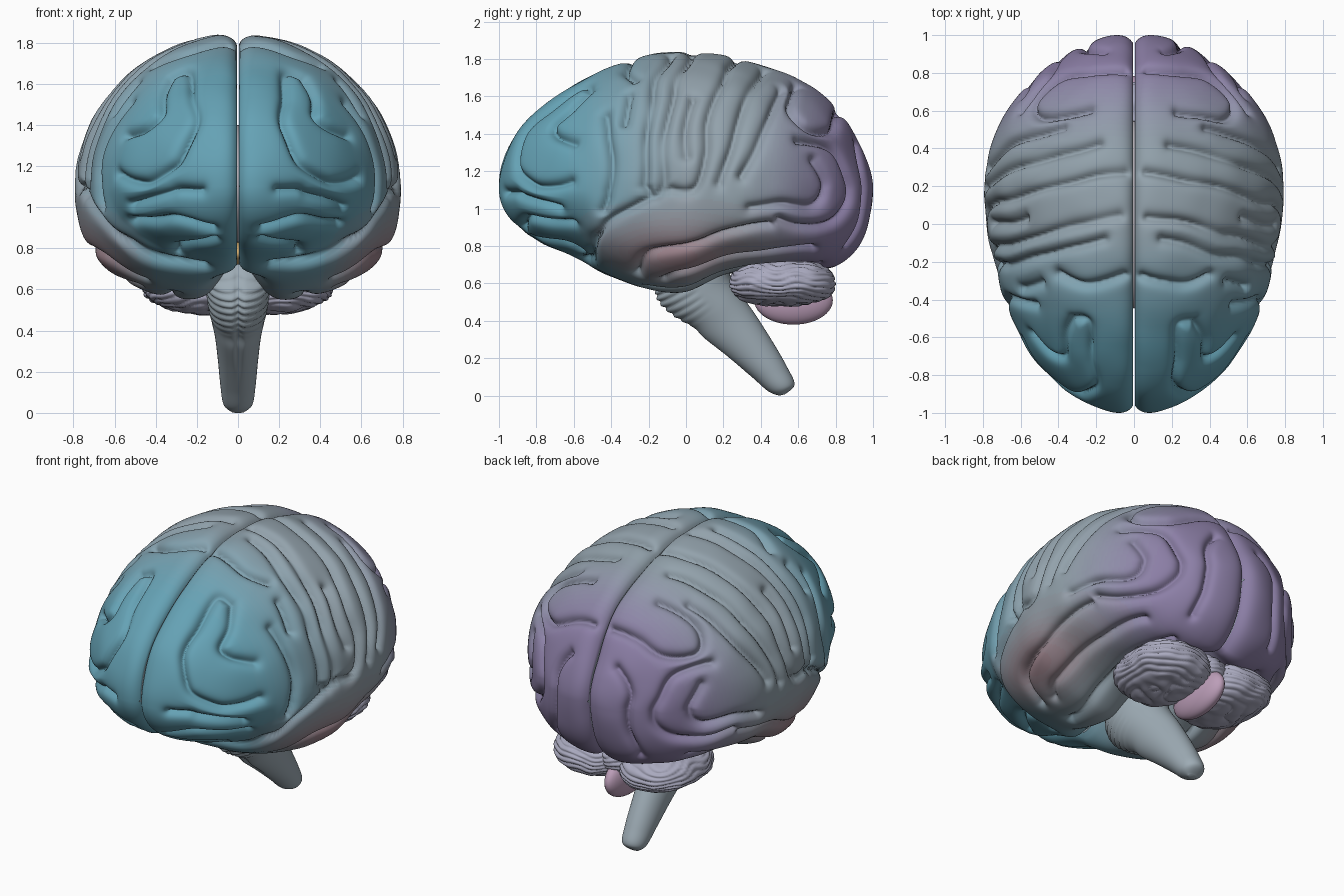
import bpy, bmesh, math
from mathutils import Vector, kdtree, noise

if "Cube" in bpy.data.objects:
    bpy.data.objects.remove(bpy.data.objects["Cube"])


def smooth(a, b, t):
    t = min(max((t - a) / (b - a), 0), 1)
    return t * t * (3 - 2 * t)


def spline(v, t):
    # Catmull-Rom through evenly spaced floats or vectors
    i = min(int(t), len(v) - 2)
    f = t - i
    a, b, c, d = v[max(i - 1, 0)], v[i], v[i + 1], v[min(i + 2, len(v) - 1)]
    return (b + (c - a) * (.5 * f) + (a * 2 - b * 5 + c * 4 - d) * (.5 * f * f)
            + (b * 3 - a - c * 3 + d) * (.5 * f ** 3))


def material(name, col):
    m = bpy.data.materials.get(name) or bpy.data.materials.new(name)
    m.diffuse_color = (*col, 1)
    m.use_nodes = True
    m.node_tree.nodes["Principled BSDF"].inputs["Base Color"].default_value = m.diffuse_color
    return m


def finish(name, bm, col=None):
    me = bpy.data.meshes.new(name)
    bmesh.ops.recalc_face_normals(bm, faces=bm.faces)
    bm.to_mesh(me)
    bm.free()
    ob = bpy.data.objects.new(name, me)
    bpy.context.collection.objects.link(ob)
    if col:
        me.materials.append(material(name, col))
    return ob


def skin(bm, rows, closed=False):
    # quads between rows of vertices
    n = len(rows[0])
    for r0, r1 in zip(rows, rows[1:]):
        for j in range(n if closed else n - 1):
            k = (j + 1) % n
            bm.faces.new((r0[j], r0[k], r1[k], r1[j])).smooth = True


# --- hemisphere envelope: half width, height above and below z = 1.1, from front to back
WIDTH = [.75, .755, .75, .75, .757, .785, .808, .83, .845, .82, .8]
UP = [.74, .71, .71, .728, .745, .745, .745, .735, .745, .75, .6]
DOWN = [.46, .46, .45, .52, .555, .56, .475, .475, .53, .68, .8]


def surface(y, a):
    # a runs from 0 (top midline) over 90 (side) to 180 (bottom midline)
    s, k = math.sqrt(max(0, 1 - y * y)), (y + 1) * 5
    sn, cs = max(math.sin(math.radians(a)), 0), math.cos(math.radians(a))
    if cs >= 0:
        return Vector((spline(WIDTH, k) * s * sn, y, 1.1 + spline(UP, k) * s * cs))
    p = 1.05 - .29 * smooth(-.56, -.44, y)
    return Vector((spline(WIDTH, k) * s * sn ** p, y, 1.1 - spline(DOWN, k) * s * (-cs) ** p))


# --- grooves as (y, angle) paths, lobe by lobe
FRONTAL = [
    [(-.44, 98), (-.39, 81), (-.41, 64), (-.42, 52)],
    [(-.33, 58), (-.3, 44)],
    [(-.27, 4), (-.32, 20), (-.26, 33)],
    [(-.5, 30), (-.53, 22), (-.72, 26), (-.86, 34), (-.9, 68), (-.8, 87), (-.62, 84)],
    [(-.5, 30), (-.6, 38), (-.7, 46), (-.68, 56), (-.58, 64)],
    [(-.965, 100), (-.92, 95), (-.88, 100), (-.8, 104), (-.68, 108)],
    [(-.87, 160), (-.86, 140), (-.82, 128), (-.7, 125), (-.6, 122)],
    [(-.8, 165), (-.65, 150), (-.56, 150)],
]
PARIETAL = [
    [(-.23, 88), (-.22, 74), (-.2, 56), (-.15, 34), (-.08, 12)],
    [(-.23, 88), (-.18, 92), (-.13, 88), (-.12, 75), (-.11, 60), (-.06, 40), (0, 22), (.04, 6)],
    [(-.1, 90), (.04, 89), (.1, 75), (.12, 58), (.18, 40), (.24, 20), (.28, 4)],
    [(0, 76), (-.005, 62), (.03, 48)],
    [(.18, 87), (.24, 72), (.3, 52), (.36, 34), (.42, 14)],
    [(.3, 84), (.38, 70), (.46, 50), (.5, 32)],
]
TEMPORAL = [
    [(-.53, 165), (-.51, 150), (-.5, 139), (-.48, 123), (-.4, 104), (-.25, 94), (-.1, 90)],
    [(-.27, 146), (-.22, 126), (-.1, 118), (.1, 117), (.3, 114), (.45, 112)],
    [(-.12, 146), (-.02, 138), (.2, 140), (.45, 138), (.68, 132)],
    [(-.2, 162), (.1, 160), (.4, 158), (.7, 155)],
]
OCCIPITAL = [
    [(.6, 20), (.56, 42), (.64, 55), (.77, 48), (.8, 30), (.82, 8)],
    [(.6, 64), (.78, 62), (.86, 78), (.87, 95), (.78, 108), (.62, 112), (.5, 108)],
    [(.68, 74), (.75, 88), (.68, 97), (.5, 96), (.35, 98)],
    [(.91, 30), (.935, 60), (.95, 90), (.93, 120), (.86, 140)],
]
paths = FRONTAL + PARIETAL + TEMPORAL + OCCIPITAL
tree = kdtree.KDTree(sum(40 * (len(p) - 1) + 1 for p in paths))
for path in paths:
    pts = [Vector(q) for q in path]
    for i in range(40 * (len(pts) - 1) + 1):
        tree.insert(surface(*spline(pts, i / 40)), i)
tree.balance()

TEAL, GREY = Vector((.13, .36, .46)), Vector((.29, .36, .41))
PURPLE, PINK = Vector((.26, .21, .38)), Vector((.34, .19, .22))


def tint(ob):
    # colour gradient in small steps: teal front, purple back, pink below
    slots = {}
    for f in ob.data.polygons:
        c = f.center
        side = smooth(.35, .65, abs(c.x))
        low = 1.1 * max(0, 1.05 - c.z) * side * smooth(-.6, -.45, c.y)
        key = (round(20 * (1 - smooth(-.7, .05, c.y + low))),
               round(16 * smooth(.25, .85, c.y + .15 * (1.1 - c.z))),
               round(8 * side * math.exp(-((c.y + .05) / .45) ** 2 - ((c.z - .74) / .19) ** 2)))
        if key not in slots:
            col = GREY.lerp(TEAL, key[0] / 20).lerp(PURPLE, key[1] / 16).lerp(PINK, key[2] / 10)
            slots[key] = len(slots)
            ob.data.materials.append(material("cortex_%d_%d_%d" % key, col))
        f.material_index = slots[key]


def hemisphere(name, side):
    bm = bmesh.new()
    ny, na = 260, 196
    rows = []
    for i in range(ny + 1):
        y = -math.cos(.012 + (math.pi - .024) * i / ny)
        rows.append([bm.verts.new(surface(y, 180 * j / na)) for j in range(na + 1)])
    skin(bm, rows)
    bm.normal_update()
    shift = Vector((3.1, 1.7, 5.3)) * side
    moved = []
    for row in rows:
        for j, v in enumerate(row):
            co = v.co
            wob = noise.noise_vector(co * 4 + shift) * .02
            d = tree.find(co + wob)[2]
            dent = .055 * math.exp(-(d / .022) ** 1.15) + .008 * noise.noise(co * 5 + shift)
            dent += .06 * math.exp(-co.x / .035)
            if j > na / 2:  # hollow for the stem
                dent += .18 * math.exp(-(co.x / .12) ** 2) * smooth(-.5, -.3, co.y) * (1 - smooth(.5, .8, co.y))
            p = co - v.normal * dent
            p.x = .004 if j in (0, na) else max(p.x, .004)
            moved.append((v, p))
    hi, lo = max(p.y for _, p in moved), -min(p.y for _, p in moved)
    for v, p in moved:
        v.co = (p.x * side, p.y / (hi if p.y > 0 else lo), p.z)
    # flat inner wall
    rim = [e for e in bm.edges if e.is_boundary]
    bmesh.ops.holes_fill(bm, edges=rim, sides=0)
    for e in rim:
        e.smooth = False
    tint(finish(name, bm))


hemisphere("right_hemisphere", 1)
hemisphere("left_hemisphere", -1)


def blob(name, centre, radii, col, folds=0, seg=32):
    # ellipsoid, optionally boxier with fine stacked folds
    bm = bmesh.new()
    bmesh.ops.create_uvsphere(bm, u_segments=seg, v_segments=seg, radius=1)
    for v in bm.verts:
        n = v.co.copy()
        if folds:
            n *= 1 / sum(abs(k) ** 2.5 for k in n) ** .4
        p = Vector([c + r * k for c, r, k in zip(centre, radii, n)])
        if folds:
            p.z += .05 * (p.x / .45) ** 2 * (n.z < 0) * -n.z  # underside rises outwards
            w = p.z + .05 * noise.noise(p * 6) + .1 * (p.y - centre[1])
            p += v.co * (folds * (abs(math.sin(w * 110)) ** .6 - .8 + .7 * noise.noise(p * 14)))
        v.co = p
    for f in bm.faces:
        f.smooth = True
    finish(name, bm, col)


# cerebellum: two folded lobes, a folded middle and a smooth lower lobe
FOLDED = (.40, .40, .52)
for side, word in ((1, "right"), (-1, "left")):
    blob(word + "_cerebellum", (side * .225, .515, .6), (.235, .28, .13), FOLDED, .012, 90)
blob("cerebellum_middle", (0, .53, .635), (.12, .22, .1), FOLDED, .012, 64)
blob("cerebellum_lower_lobe", (0, .575, .51), (.07, .21, .13), (.50, .34, .48))

# inner bridge and the small body under the front lobes
blob("inner_bridge", (0, .05, 1.1), (.04, .5, .3), (.45, .42, .45))
blob("under_body", (0, -.17, .775), (.1, .14, .055), (.65, .40, .14))

# brain stem: rings given by front point (y, z), back point (y, z) and half width
STEM = [Vector(r) for r in (
    (.50, .012, .53, .02, .03), (.44, .035, .58, .07, .07), (.35, .11, .54, .16, .085),
    (.22, .21, .45, .31, .098), (.10, .30, .36, .45, .112), (.04, .36, .28, .56, .13),
    (-.06, .42, .24, .63, .145), (-.14, .49, .22, .72, .155), (-.165, .57, .15, .80, .16),
    (-.12, .70, .10, .86, .15))]
bm = bmesh.new()
rows = []
for i in range(109):
    t = i / 12
    fy, fz, by, bz, rx = spline(STEM, t)
    row = []
    for j in range(64):
        a = 2 * math.pi * j / 64
        c = math.cos(a)
        x = rx * math.sin(a)
        # cross ridges on the bulge, faint lengthwise furrow below it
        ridge = smooth(4.8, 6, t) * max(c, 0) ** .5 * .07 * (abs(math.sin(t * 7 + 14 * abs(x))) - .6)
        furrow = -.12 * math.exp(-(x / .015) ** 2) * max(c, 0) * smooth(2, 4, t)
        k = c * (1 + ridge + furrow)
        row.append(bm.verts.new((x * (1 + ridge), (fy + by) / 2 + (fy - by) / 2 * k,
                                 (fz + bz) / 2 + (fz - bz) / 2 * k)))
    rows.append(row)
skin(bm, rows, True)
for row in (rows[0], rows[-1]):
    bm.faces.new(row).smooth = True
low = min(v.co.z for v in bm.verts)
for v in bm.verts:
    v.co.z -= low * (1 - smooth(0, .3, v.co.z))
finish("brain_stem", bm, (.34, .41, .46))
